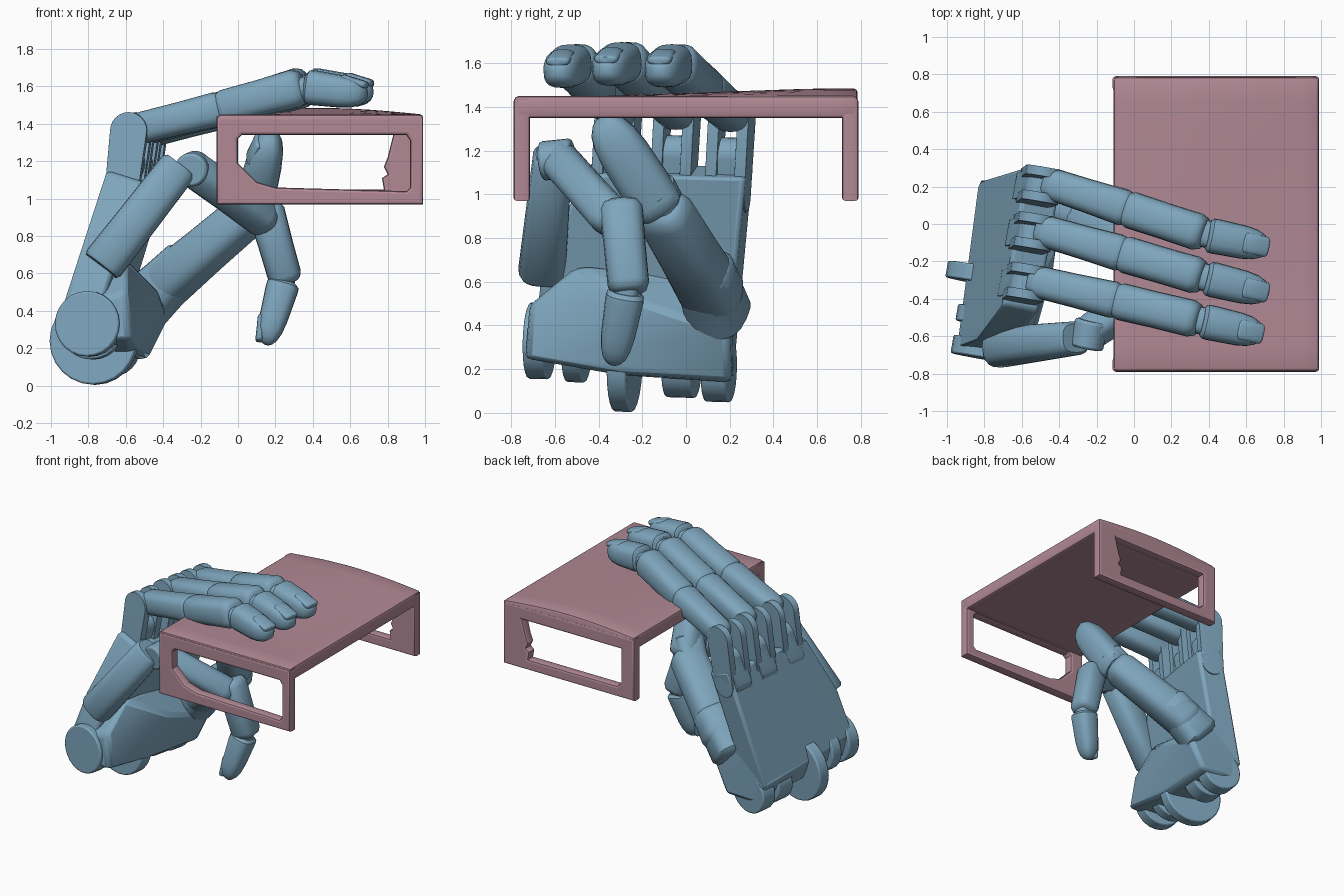
import bpy, bmesh, math
from mathutils import Vector as V

if "Cube" in bpy.data.objects:
    bpy.data.objects.remove(bpy.data.objects["Cube"])

def material(name, rgb):
    m = bpy.data.materials.new(name)
    m.diffuse_color = (*rgb, 1)
    m.use_nodes = True
    m.node_tree.nodes["Principled BSDF"].inputs["Base Color"].default_value = m.diffuse_color
    return m

BLUE = material("blue_grey", (0.21, 0.38, 0.51))
PINK = material("dusty_pink", (0.44, 0.25, 0.30))
ACROSS = V((0.17, 0.98, -0.03)).normalized()   # direction across the palm
INWARD = V((0.93, -0.2, -0.29)).normalized()   # direction out of the palm

def finish(ob, mat, angle=35, bevel=0.0):
    ob.data.materials.append(mat)
    for o in bpy.context.selected_objects:
        o.select_set(False)
    ob.select_set(True)
    bpy.context.view_layer.objects.active = ob
    if bevel:
        b = ob.modifiers.new("bevel", 'BEVEL')
        b.width, b.segments, b.limit_method = bevel, 2, 'ANGLE'
        b.angle_limit = math.radians(35)
    bpy.ops.object.shade_smooth_by_angle(angle=math.radians(angle))
    return ob

def to_object(name, bm, mat, **kw):
    bmesh.ops.recalc_face_normals(bm, faces=bm.faces)
    me = bpy.data.meshes.new(name)
    bm.to_mesh(me)
    bm.free()
    ob = bpy.data.objects.new(name, me)
    bpy.context.collection.objects.link(ob)
    return finish(ob, mat, **kw)

def hull(name, pts, bevel=0.02):
    bm = bmesh.new()
    for p in pts:
        bm.verts.new(p)
    r = bmesh.ops.convex_hull(bm, input=bm.verts)
    bmesh.ops.delete(bm, geom=[v for v in bm.verts if not v.link_faces], context='VERTS')
    bmesh.ops.dissolve_limit(bm, angle_limit=0.03, verts=bm.verts, edges=bm.edges)
    return to_object(name, bm, BLUE, bevel=bevel)

def disc(c, r, width, axis=ACROSS, n=24):
    c, u = V(c), axis.cross(V((1, 0, 0))).normalized()
    w = axis.cross(u)
    return [c + axis * s * width / 2 + r * (math.cos(a) * u + math.sin(a) * w)
            for s in (-1, 1) for a in (2 * math.pi * i / n for i in range(n))]

BONE = [(0, .6), (.03, .85), (.1, 1), (.5, .98), (.9, 1), (.97, .87), (1, .65)]
TIP = [(0, .75), (.05, .97), (.12, 1), (.6, .97), (.78, .88), (.9, .7), (.97, .45), (1, .2)]

def segment(name, a, b, s0, s1, side, stations=BONE):
    """Rounded-box finger section; s0 and s1 are (width, height) at each end."""
    a, b, n = V(a), V(b), 20
    d = (b - a).normalized()
    side = (side - d * side.dot(d)).normalized()
    up = d.cross(side)
    bm, rings = bmesh.new(), []
    for t, k in stations:
        w, h = (s0[i] + (s1[i] - s0[i]) * t for i in (0, 1))
        ring = []
        for i in range(n):
            c, s = math.cos(2 * math.pi * i / n), math.sin(2 * math.pi * i / n)
            x = math.copysign(abs(c) ** .72, c) * w / 2 * k
            y = math.copysign(abs(s) ** .72, s) * h / 2 * k
            ring.append(bm.verts.new(a.lerp(b, t) + side * x + up * y))
        rings.append(ring)
    for r0, r1 in zip(rings, rings[1:]):
        for i in range(n):
            bm.faces.new((r0[i], r0[(i + 1) % n], r1[(i + 1) % n], r1[i]))
    bm.faces.new(rings[0])
    bm.faces.new(rings[-1])
    return to_object(name, bm, BLUE, angle=40)

def nail(name, a, b, side, flip, width, height):
    """Flattened pad sunk into the outer face of a fingertip."""
    a, b = V(a), V(b)
    d = (b - a).normalized()
    side = (side - d * side.dot(d)).normalized()
    up = d.cross(side) * flip
    c = a.lerp(b, .77) + up * height * .41
    segment(name, c - d * .07 - up * .0, c + d * .075 - up * .02, (width, .05), (width, .04), side)

# Table top, slightly swollen towards the back
bm = bmesh.new()
bmesh.ops.create_cube(bm, size=1)
for v in bm.verts:
    v.co = V((0.44 + v.co.x * 1.1, v.co.y * 1.57, 1.4 + v.co.z * 0.1))
bmesh.ops.bevel(bm, geom=bm.edges[:], offset=.018, segments=2, affect='EDGES', profile=.5)
for axis, lo, hi in (((1, 0, 0), -.11, .99), ((0, 1, 0), -.79, .79)):
    for i in range(1, 12):
        bmesh.ops.bisect_plane(bm, geom=bm.verts[:] + bm.edges[:] + bm.faces[:],
                               plane_co=V(axis) * (lo + (hi - lo) * i / 12), plane_no=axis)
for v in bm.verts:
    if v.co.z > 1.43:
        bulge = max(0, math.sin(math.pi * (v.co.x + .11) / 1.1))
        v.co.z += .035 * bulge * min(1, max(0, v.co.y + .4))
to_object("table_top", bm, PINK)

# Table end frames with uneven window openings
def end_frame(name, y, window):
    cu = bpy.data.curves.new(name, 'CURVE')
    cu.dimensions, cu.fill_mode = '2D', 'BOTH'
    cu.extrude, cu.bevel_depth, cu.offset, cu.bevel_resolution = .022, .016, -.016, 1
    for loop in ([(-.115, .97), (.99, .97), (.99, 1.44), (-.115, 1.44)], window):
        sp = cu.splines.new('POLY')
        sp.points.add(len(loop) - 1)
        for p, (x, z) in zip(sp.points, loop):
            p.co = (x, z, 0, 1)
        sp.use_cyclic_u = True
    ob = bpy.data.objects.new(name, cu)
    bpy.context.collection.objects.link(ob)
    ob.location, ob.rotation_euler = (0, y, 0), (math.pi / 2, 0, 0)
    for o in bpy.context.selected_objects:
        o.select_set(False)
    ob.select_set(True)
    bpy.context.view_layer.objects.active = ob
    bpy.ops.object.convert(target='MESH')
    finish(bpy.context.object, PINK)

end_frame("front_frame", -.752, [(.0, 1.32), (.02, 1.34), (.9, 1.34), (.92, 1.31), (.92, 1.06),
                                 (.9, 1.04), (.2, 1.06), (.1, 1.09), (.0, 1.19)])
end_frame("back_frame", .752, [(.0, 1.34), (.83, 1.34), (.8, 1.22), (.78, 1.17), (.8, 1.13),
                               (.77, 1.11), (.78, 1.05), (.03, 1.05), (.0, 1.08)])

# Palm plate and heel of the hand
back = [V(p) for p in ((-.70, -.43, 1.15), (-.57, .31, 1.13), (-.83, .23, .28),
                       (-.95, -.66, .38), (-.84, -.62, .72))]
hull("palm_plate", back + [p + INWARD * .2 for p in back])
hull("palm_heel", [(-.95, -.68, .4), (-.9, -.68, .24), (-.83, .23, .3), (-.75, .22, .14),
                   (-.57, -.74, .25), (-.6, -.72, .5), (-.6, -.5, .68), (-.42, -.2, .5),
                   (-.37, .2, .36), (-.48, .21, .14), (-.56, -.3, .17), (-.6, .22, .6)], .03)

# Wrist discs and lugs
hull("wrist_disc", disc((-.77, -.28, .24), .235, .09), .01)
for i, (c, r, w) in enumerate([((-.8, -.67, .33), .175, .1), ((-.78, -.5, .31), .17, .09),
                               ((-.68, .15, .2), .15, .12), ((-.7, -.02, .22), .15, .14)]):
    hull(f"wrist_lug_{i}", disc(c, r, w), .01)

# Three long fingers with their knuckle columns
LONG = [("index", (-.43, .21, 1.37), (.38, -.055, 1.60), (.72, -.125, 1.56)),
        ("middle", (-.47, -.04, 1.38), (.37, -.285, 1.61), (.72, -.37, 1.565)),
        ("ring", (-.51, -.31, 1.38), (.35, -.515, 1.60), (.69, -.59, 1.555))]
for name, k, j, t in LONG:
    k, j, t = V(k), V(j), V(t)
    side = V((.25, .97, 0))
    mid = k.lerp(j, .52) + V((0, 0, -.005))
    foot = k + V((-.13, -.02, -.36))
    for s in (-1, 1):                               # fork ears
        o = ACROSS * s * .068
        hull(name + "_knuckle_ear", disc(k + o + V((-.06, 0, -.02)), .1, .05)
             + disc(foot + o + V((.03, 0, 0)), .09, .05), .008)
    hull(name + "_knuckle_web", disc(k + V((-.07, 0, -.19)), .08, .14) + disc(foot, .08, .14), .01)
    segment(name + "_proximal", k - (j - k) * .06, mid, (.17, .17), (.20, .19), side)
    segment(name + "_middle", mid - (j - mid) * .12, j, (.20, .19), (.20, .21), side)
    segment(name + "_joint", mid.lerp(j, .85), j.lerp(t, .2), (.15, .13), (.15, .13), side)
    segment(name + "_tip", j.lerp(t, .04), t, (.19, .19), (.18, .17), side, TIP)
    nail(name + "_nail", j, t, side, 1, .11, .17)

# Little finger, curled down under the table
side = V((.5, -.75, .1))
m0, m1 = V((-.73, -.66, .64)), V((-.31, -.61, 1.18))
segment("little_metacarpal", m0, m1, (.22, .23), (.18, .21), V((0, 1, 0)),
        [(0, .9), (.03, 1), (.97, 1), (1, .85)])
hull("little_knuckle", disc((-.24, -.59, 1.16), .09, .15, V((.2, .97, .1)).normalized()), .015)
across = V((.45, .8, .3))
segment("little_proximal", (-.27, -.6, 1.18), (.17, -.32, .87), (.18, .18), (.19, .19), across)
segment("little_middle", (.14, -.30, .97), (.26, -.26, .55), (.2, .2), (.19, .18), V((0, 1, 0)))
segment("little_joint", (.25, -.27, .64), (.24, -.28, .48), (.12, .12), (.12, .12), V((0, 1, 0)))
a, b = (.245, -.275, .555), (.15, -.335, .22)
segment("little_tip", a, b, (.18, .18), (.15, .14), V((0, 1, 0)), TIP)
nail("little_nail", a, b, V((0, 1, 0)), -1, .1, .15)

# Thumb, reaching across under the table top
side = V((.3, .75, -.1))
segment("thumb_base", (-.52, .16, .42), (-.25, .07, .68), (.28, .30), (.27, .25), side)
segment("thumb_metacarpal", (-.44, .15, .50), (.09, -.12, .95), (.29, .27), (.25, .23), side)
segment("thumb_joint", (-.02, -.07, .86), (.11, -.17, 1.04), (.22, .2), (.22, .2), side)
a, b = (.07, -.11, .92), (.18, -.39, 1.35)
segment("thumb_tip", a, b, (.24, .22), (.24, .19), V((.1, .8, .5)), TIP)
nail("thumb_nail", a, b, V((0, .8, .5)), 1, .15, .19)
